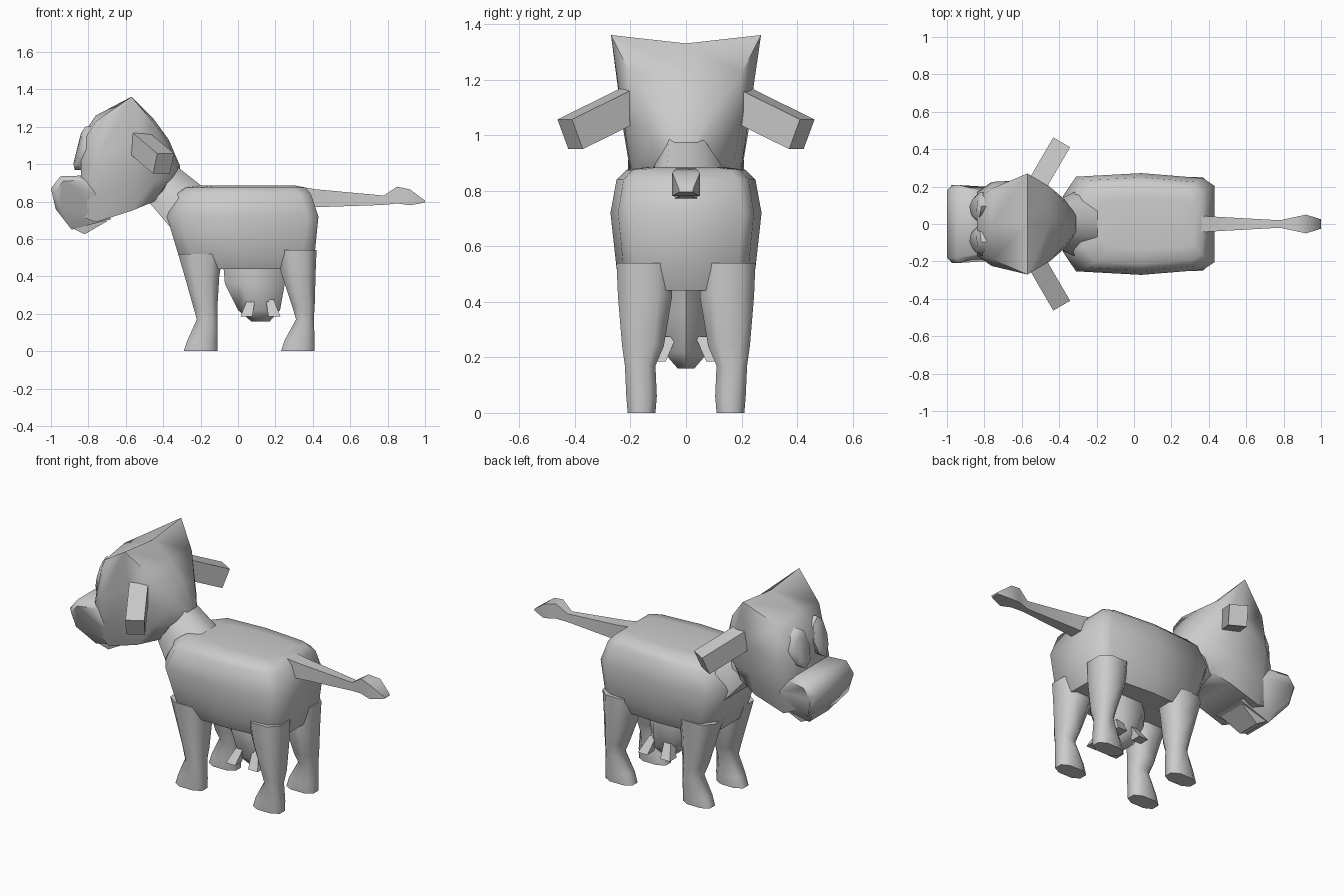
import bpy, bmesh, math
from mathutils import Vector

if "Cube" in bpy.data.objects:
    bpy.data.objects.remove(bpy.data.objects["Cube"])

hide = bpy.data.materials.new("plain grey")
hide.diffuse_color = (0.6, 0.6, 0.6, 1)
hide.use_nodes = True
hide.node_tree.nodes["Principled BSDF"].inputs["Base Color"].default_value = hide.diffuse_color


def loft(name, rings, sharp=60):
    """Skin a list of equal-length closed rings and cap both ends."""
    bm = bmesh.new()
    loops = [[bm.verts.new(p) for p in ring] for ring in rings]
    n = len(loops[0])
    for a, b in zip(loops, loops[1:]):
        for i in range(n):
            j = (i + 1) % n
            bm.faces.new((a[i], a[j], b[j], b[i]))
    bm.faces.new(loops[0])
    bm.faces.new(loops[-1])
    bmesh.ops.recalc_face_normals(bm, faces=bm.faces)
    me = bpy.data.meshes.new(name)
    bm.to_mesh(me)
    bm.free()
    me.materials.append(hide)
    me.shade_smooth()
    me.set_sharp_from_angle(angle=math.radians(sharp))
    ob = bpy.data.objects.new(name, me)
    bpy.context.collection.objects.link(ob)
    return ob


def mirror_half(half):
    """Complete a ring from its +y half (points run from one end to the other)."""
    return half + [(x, -y, z) for x, y, z in reversed(half) if y > 1e-6]


def pair(name, rings, sharp=60):
    """Left and right copies of a part."""
    for side, s in (("left", 1), ("right", -1)):
        loft(f"{side}_{name}", [[(x, y * s, z) for x, y, z in r] for r in rings], sharp)


# Body: rounded rectangles stacked upward (z, front x, back x, half width)
body = []
for z, x0, x1, w in [(0.44, -0.29, 0.39, 0.21), (0.52, -0.32, 0.41, 0.25),
                     (0.72, -0.38, 0.43, 0.272), (0.84, -0.33, 0.39, 0.25),
                     (0.875, -0.28, 0.36, 0.215), (0.885, -0.19, 0.31, 0.14)]:
    body.append(mirror_half([(x0, w * 0.55, z), (x0 + 0.07, w * 0.93, z), (0.04, w, z),
                             (x1 - 0.06, w * 0.9, z), (x1, w * 0.75, z)]))
loft("body", body)

# Neck
loft("neck", [
    mirror_half([(-0.33, 0.06, 0.99), (-0.40, 0.13, 0.86), (-0.47, 0.10, 0.79)]),
    mirror_half([(-0.19, 0.07, 0.88), (-0.28, 0.19, 0.80), (-0.36, 0.15, 0.66)])])

# Head: (x, bottom z, crown z, corner z, lower, middle and corner half widths)
head = []
for x, zb, zt, zc, wb, wm, wc in [
        (-0.84, 0.72, 1.14, 1.10, 0.12, 0.17, 0.13),
        (-0.76, 0.69, 1.26, 1.23, 0.15, 0.225, 0.19),
        (-0.57, 0.75, 1.33, 1.36, 0.15, 0.235, 0.27),
        (-0.45, 0.80, 1.24, 1.22, 0.12, 0.20, 0.20),
        (-0.37, 0.86, 1.13, 1.10, 0.07, 0.13, 0.11),
        (-0.31, 0.93, 0.99, 0.98, 0.03, 0.05, 0.04)]:
    h = zc - zb
    head.append(mirror_half([(x, 0, zt), (x, wc, zc), (x, wm, zb + h * 0.6),
                             (x, wm * 0.86, zb + h * 0.25), (x, wb, zb)]))
loft("head", head)

# Muzzle: side profile with a half width at each point
profile = [(-0.80, 0.94, 0.17), (-0.95, 0.935, 0.20), (-1.0, 0.87, 0.20),
           (-0.975, 0.76, 0.18), (-0.89, 0.65, 0.10), (-0.68, 0.705, 0.12),
           (-0.74, 0.85, 0.19)]
cx, cz = -0.87, 0.81
muzzle = []
for t, k in [(-1.04, 0.8), (-0.9, 1), (0.9, 1), (1.04, 0.8)]:
    muzzle.append([(cx + (x - cx) * k, w * t, cz + (z - cz) * k) for x, z, w in profile])
loft("muzzle", muzzle)

# Lower lip wedge
loft("lower_lip", [[(-0.89, y, 0.66), (-0.82, y * 0.8, 0.625), (-0.70, y, 0.695),
                    (-0.80, y, 0.72)] for y in (-0.09, 0.09)], 30)

# Eyes: raised rounded plates on the face, leaning back with the brow
eye = []
for out, k in [(-0.06, 1), (0.01, 1), (0.025, 0.7)]:
    ring = []
    for i in range(8):
        a = math.tau * i / 8
        u, v = math.cos(a) * 0.075 * k, math.sin(a) * 0.115 * k
        ring.append((-0.835 - out + 0.25 * v + 0.3 * max(u, 0), 0.095 + u, 1.085 + v))
    eye.append(ring)
pair("eye", eye, 50)

# Ears: square bars pointing out, back and down
a, b = Vector((-0.53, 0.19, 1.115)), Vector((-0.398, 0.417, 1.003))
d = (b - a).normalized()
u = d.cross(Vector((0, 0, 1))).normalized()
v = u.cross(d)
pair("ear", [[tuple(p + u * i * 0.052 + v * j * 0.058)
              for i, j in ((-1, -1), (1, -1), (1, 1), (-1, 1))] for p in (a, b)], 30)


# Legs: (z, front x, back x, inner y, outer y) with chamfered corners
def leg(name, rows):
    rings = []
    for z, x0, x1, y0, y1 in rows:
        c, e = (x1 - x0) * 0.25, (y1 - y0) * 0.25
        rings.append([(x0 + c, y0, z), (x1 - c, y0, z), (x1, y0 + e, z), (x1, y1 - e, z),
                      (x1 - c, y1, z), (x0 + c, y1, z), (x0, y1 - e, z), (x0, y0 + e, z)])
    pair(name, rings)


leg("front_leg", [(0, -0.29, -0.11, 0.11, 0.21), (0.06, -0.27, -0.11, 0.105, 0.215),
                  (0.17, -0.22, -0.11, 0.11, 0.22), (0.24, -0.24, -0.11, 0.08, 0.225),
                  (0.40, -0.285, -0.10, 0.06, 0.235), (0.52, -0.32, -0.08, 0.05, 0.24)])
leg("back_leg", [(0, 0.23, 0.41, 0.11, 0.21), (0.06, 0.25, 0.41, 0.105, 0.215),
                 (0.17, 0.31, 0.405, 0.11, 0.22), (0.24, 0.29, 0.41, 0.08, 0.23),
                 (0.42, 0.23, 0.415, 0.05, 0.245), (0.54, 0.21, 0.42, 0.05, 0.25)])

# Udder: tapering bowl
udder = []
for z, x0, x1, w in [(0.48, -0.08, 0.26, 0.085), (0.36, -0.07, 0.25, 0.088),
                     (0.22, 0.0, 0.225, 0.082), (0.16, 0.07, 0.17, 0.03)]:
    m = (x1 - x0) * 0.28
    udder.append([(x0, 0, z), (x0 + m, w, z), (x1 - m, w, z),
                  (x1, 0, z), (x1 - m, -w, z), (x0 + m, -w, z)])
loft("udder", udder)

# Teats: short square pegs splayed outward
for place, x, lean in (("front", 0.07, -0.025), ("rear", 0.17, 0.025)):
    pair(place + "_teat", [[(x + lean * t + r * math.cos(math.tau * i / 4 + 0.785),
                             0.055 + 0.05 * t + r * math.sin(math.tau * i / 4 + 0.785),
                             0.275 - 0.09 * t) for i in range(4)]
                           for t, r in ((0, 0.03), (1, 0.045))], 50)

# Tail: four-sided strand ending in a tuft (x, bottom z, top z, half width)
loft("tail", [[(x, -w, z0), (x, w, z0), (x, w, z1), (x, -w, z1)] for x, z0, z1, w in [
    (0.33, 0.775, 0.88, 0.045), (0.42, 0.77, 0.865, 0.04), (0.78, 0.782, 0.832, 0.02),
    (0.85, 0.79, 0.88, 0.035), (0.92, 0.78, 0.865, 0.05), (1.0, 0.795, 0.805, 0.025)]])
